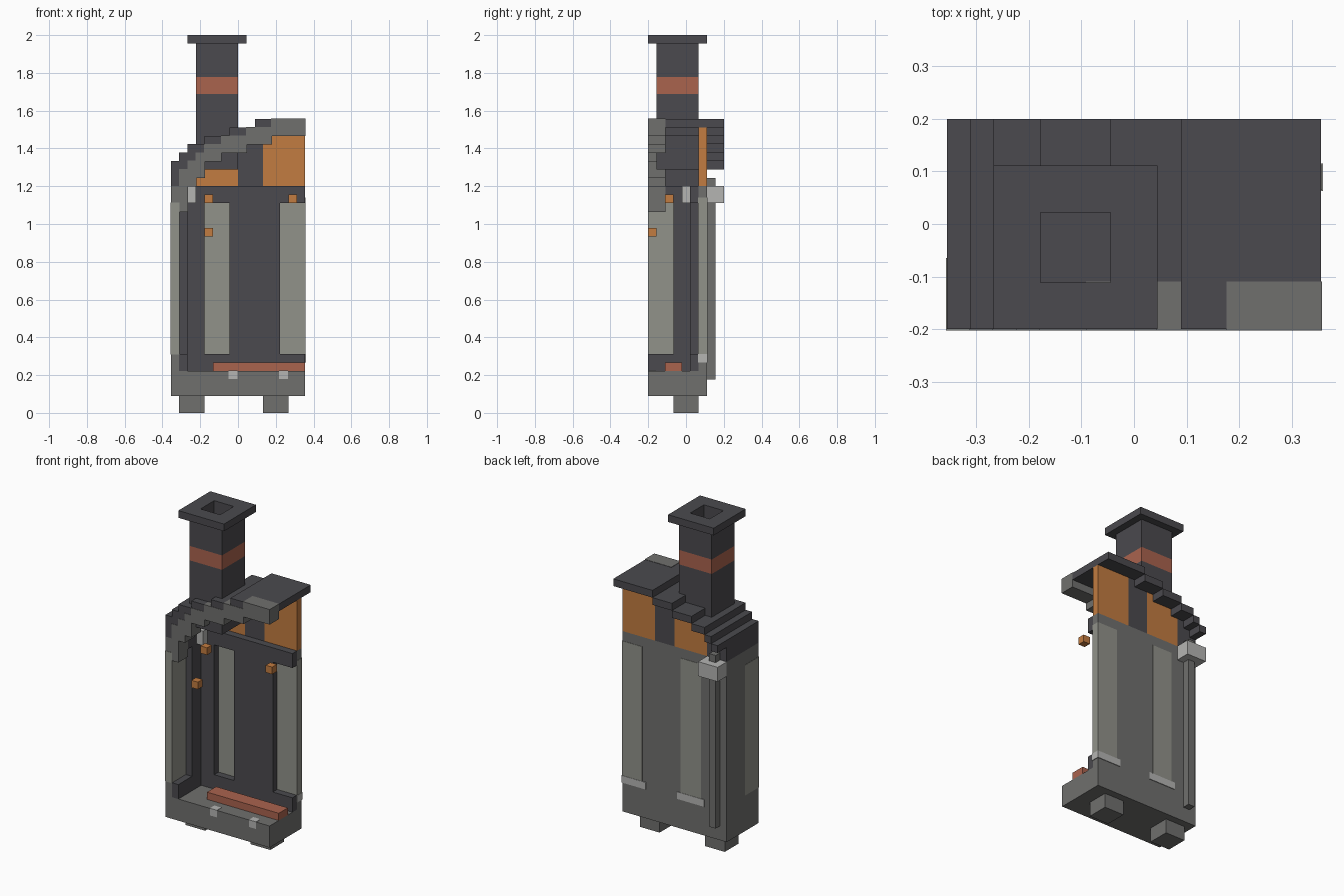
import bpy, bmesh

cube = bpy.data.objects.get("Cube")
if cube:
    bpy.data.objects.remove(cube, do_unlink=True)

U = 2 / 45  # grid unit: x runs -8..8, y runs 0..9 from the front, z runs 0..45


def material(name, rgb):
    m = bpy.data.materials.new(name)
    m.use_nodes = True
    m.diffuse_color = (*rgb, 1)
    m.node_tree.nodes["Principled BSDF"].inputs["Base Color"].default_value = (*rgb, 1)
    return m


DARK = material("dark slate", (0.07, 0.068, 0.077))
GRAY = material("stone gray", (0.16, 0.16, 0.155))
PANE = material("pale window gray", (0.285, 0.288, 0.255))
LIGHT = material("light metal", (0.46, 0.46, 0.45))
ORANGE = material("orange wood", (0.54, 0.2, 0.052))
RED = material("brick red", (0.4, 0.125, 0.076))


def finish(name, bm, *mats):
    bmesh.ops.recalc_face_normals(bm, faces=bm.faces)
    mesh = bpy.data.meshes.new(name)
    bm.to_mesh(mesh)
    bm.free()
    for m in mats:
        mesh.materials.append(m)
    obj = bpy.data.objects.new(name, mesh)
    bpy.context.collection.objects.link(obj)
    return obj


def box(name, mat, x, y, z, grow=0.0):
    """Box from three grid ranges, optionally grown a little on all sides."""
    bm = bmesh.new()
    bmesh.ops.create_cube(bm, size=1)
    for v in bm.verts:
        for i, (lo, hi) in enumerate((x, y, z)):
            shift = -4.5 if i == 1 else 0
            v.co[i] = ((hi if v.co[i] > 0 else lo) + shift) * U + (grow if v.co[i] > 0 else -grow)
    return finish(name, bm, mat)


# Base and feet
box("base", GRAY, (-8, 8), (0, 7), (2, 5))
for side, x in (("right", -7), ("left", 3)):
    box(f"{side}_foot", GRAY, (x, x + 3), (3, 6), (0, 2))
for i, x in enumerate((-1.1, 4.9)):
    box(f"base_stud_{i}", LIGHT, (x, x + 1), (0, 0.9), (4.1, 5), 0.002)
box("bench", RED, (-3, 8), (2, 4), (5, 6))

# Outer walls with flush window panels and sills
box("back_wall", GRAY, (-8, 8), (6, 7), (5, 27))
box("side_wall", GRAY, (-8, -7), (0, 6), (5, 27))
for i, (x0, x1) in enumerate(((-4, -1), (5, 8))):
    box(f"back_window_{i}", PANE, (x0, x1), (6, 7), (7, 25.6), 0.002)
    box(f"back_sill_{i}", LIGHT, (x0 - 0.5, min(x1 + 0.5, 8)), (6, 7), (6.1, 6.9), 0.004)
box("side_window", PANE, (-8, -7), (0, 3), (7, 25), 0.002)

# Inner lining: rails and posts around the windows
for name, z in (("lower", (5, 7)), ("upper", (25, 27))):
    box(f"{name}_back_rail", DARK, (-7, 8), (5, 6), z)
    box(f"{name}_side_rail", DARK, (-7, -6), (0 if name == "lower" else 2, 5), z)
for i, x in enumerate(((-7, -4), (-1, 5))):
    box(f"back_lining_{i}", DARK, x, (5, 6), (7, 25))
box("side_lining", DARK, (-7, -6), (3, 5), (7, 25))

# Upper dark wall and gable
box("upper_side_wall", DARK, (-8, -7), (0, 7), (27, 29.5))
GABLE = [(-7, -6, 30, DARK), (-6, -5, 31, DARK), (-5, -4, 31, ORANGE), (-4, -1, 32, ORANGE),
         (-1, 0, 33, ORANGE), (0, 2, 33, DARK), (2, 3, 34, DARK), (3, 8, 34, ORANGE)]
for i, (x0, x1, top, mat) in enumerate(GABLE):
    box(f"gable_{i}", mat, (x0, x1), (6, 7), (27, top))

# Stepped roof slabs with a deeper front edge
edges = [-8, -7, -6, -4, -1, 2, 8]
for i, (x0, x1) in enumerate(zip(edges, edges[1:])):
    top = 30 + i
    box(f"roof_step_{i}", DARK, (x0, x1), (0, 9), (top - 1, top))
    box(f"roof_front_{i}", DARK, (x0, x1), (0, 2), (top - 2, top - 1))

# Stone trim following the front of the roof
TRIM = [(-7, -6, 24, 29), (-6, -5, 27, 30), (-5, -4, 28, 31), (-4, -2, 30, 32),
        (-2, 1, 31, 33), (1, 4, 32, 34), (4, 8, 33, 35)]
for i, (x0, x1, z0, z1) in enumerate(TRIM):
    box(f"roof_trim_{i}", GRAY, (x0, x1), (0, 2), (z0, z1), 0.002)

# Hollow chimney lofted from square rings: (half width, height)
RINGS = [(2.5, 29), (2.5, 38), (2.5, 40), (2.5, 44), (3.5, 44), (3.5, 45), (1.5, 45), (1.5, 33)]
bm = bmesh.new()
loops = []
for h, z in RINGS:
    loops.append([bm.verts.new(((-2.5 + sx * h) * U, (-1 + sy * h) * U, z * U))
                  for sx, sy in ((-1, -1), (1, -1), (1, 1), (-1, 1))])
for n, (a, b) in enumerate(zip(loops, loops[1:])):
    for k in range(4):
        f = bm.faces.new((a[k], a[(k + 1) % 4], b[(k + 1) % 4], b[k]))
        f.material_index = 1 if n == 1 else 0
bm.faces.new(loops[0])
bm.faces.new(loops[-1])
finish("chimney", bm, DARK, RED)

# Drain pipe on the back and its bracket
box("drain_pipe", GRAY, (-7, -6), (7, 8), (4, 28))
box("pipe_bracket", LIGHT, (-8, -5), (7, 9), (25, 27))

# Small inside fittings
box("wall_hook", LIGHT, (-6, -5), (4, 5), (25, 27))
for i, (x, y, z) in enumerate(((-4, 2, 25), (6, 2, 25), (-4, 0, 21))):
    box(f"lamp_{i}", ORANGE, (x, x + 1), (y, y + 1), (z, z + 1))
